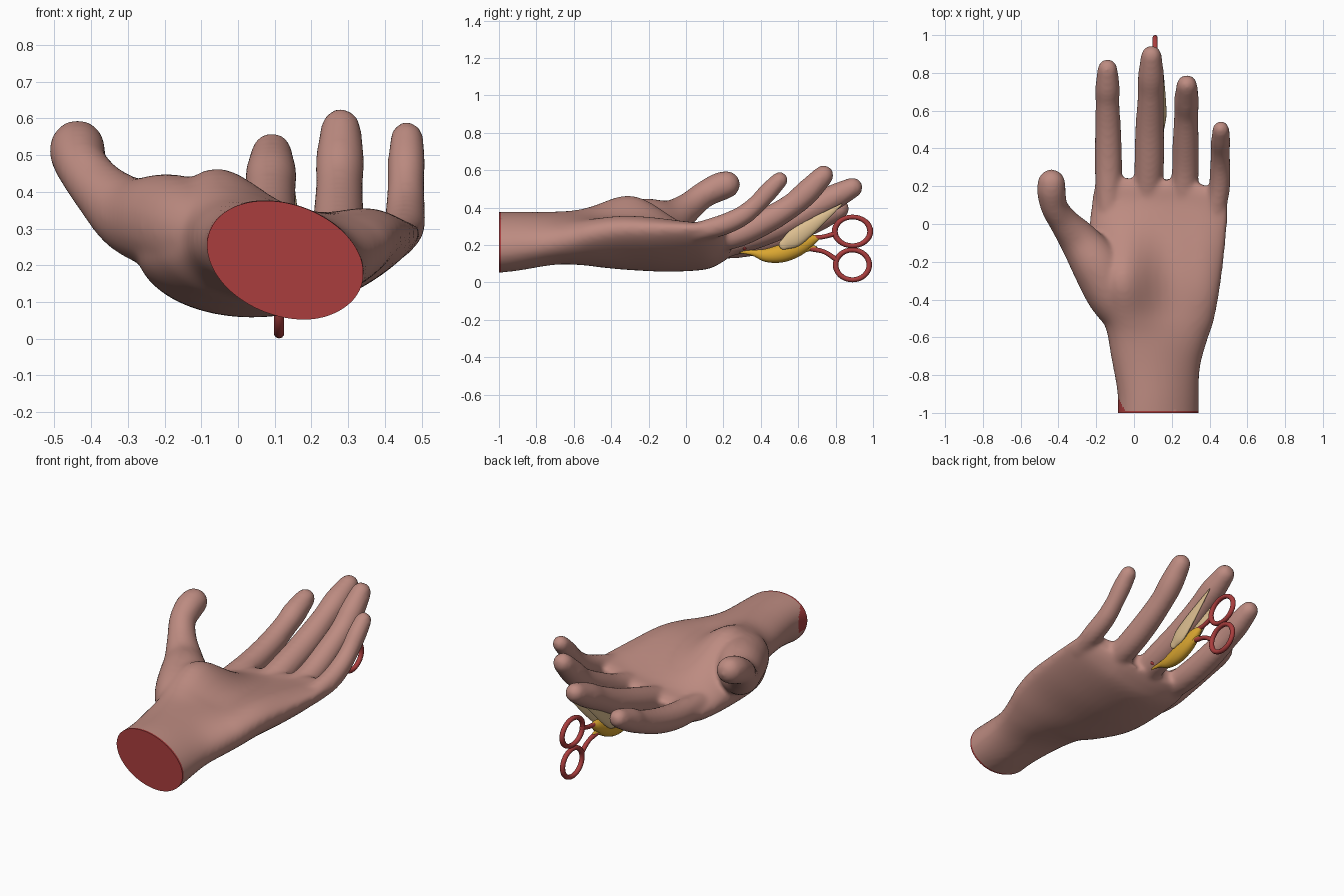
import bpy, bmesh, math
from mathutils import Vector

old = bpy.data.objects.get("Cube")
if old:
    bpy.data.objects.remove(old)


def material(name, rgb):
    m = bpy.data.materials.new(name)
    m.use_nodes = True
    m.diffuse_color = (*rgb, 1)
    m.node_tree.nodes["Principled BSDF"].inputs["Base Color"].default_value = (*rgb, 1)
    return m


skin = material("skin", (0.51, 0.26, 0.22))
red = material("red", (0.4, 0.047, 0.047))
gold = material("gold", (0.7, 0.38, 0.03))
cream = material("cream", (0.72, 0.52, 0.28))


def spline(points, steps=5):
    """Catmull-Rom resampling of equal-length tuples."""
    pts = [Vector(p) for p in points]
    ext = [2 * pts[0] - pts[1]] + pts + [2 * pts[-1] - pts[-2]]
    out = []
    for a, b, c, d in zip(ext, ext[1:], ext[2:], ext[3:]):
        for i in range(steps):
            t = i / steps
            out.append(0.5 * (2 * b + (c - a) * t + (2 * a - 5 * b + 4 * c - d) * t * t
                              + (3 * b - a - 3 * c + d) * t ** 3))
    return out + [pts[-1]]


def loft(bm, rings):
    """Skin a list of point rings and close both ends."""
    loops = [[bm.verts.new(p) for p in ring] for ring in rings]
    n = len(loops[0])
    for a, b in zip(loops, loops[1:]):
        for i in range(n):
            j = (i + 1) % n
            bm.faces.new((a[i], a[j], b[j], b[i]))
    bm.faces.new(loops[0][::-1])
    bm.faces.new(loops[-1])


def tube(bm, path, flat=1.0, sides=20):
    """Round-ended tube along (x, y, z, radius) points; flat scales the width."""
    pts = spline(path)
    pos = [Vector(p[:3]) for p in pts]
    rad = [max(p[3], 0.003) for p in pts]
    first = (pos[1] - pos[0]).normalized()
    last = (pos[-1] - pos[-2]).normalized()
    caps = [math.radians(a) for a in (25, 50, 70, 84)]
    head = [(pos[0] - first * rad[0] * math.sin(a), rad[0] * math.cos(a)) for a in caps]
    tail = [(pos[-1] + last * rad[-1] * math.sin(a), rad[-1] * math.cos(a)) for a in caps]
    line = head[::-1] + list(zip(pos, rad)) + tail
    rings = []
    for k, (p, r) in enumerate(line):
        d = (line[min(k + 1, len(line) - 1)][0] - line[max(k - 1, 0)][0]).normalized()
        side = d.cross(Vector((0, 0, 1))).normalized()
        up = side.cross(d)
        rings.append([p + r * (side * math.cos(t) * flat + up * math.sin(t))
                      for t in (2 * math.pi * i / sides for i in range(sides))])
    loft(bm, rings)


def swell(x, y, centre, spread, height):
    """Soft bell-shaped rise for the pads of the palm."""
    dx, dy = (x - centre[0]) / spread[0], (y - centre[1]) / spread[1]
    return height * math.exp(-(dx * dx + dy * dy) / 2)


def finish(bm, name, *mats):
    bmesh.ops.recalc_face_normals(bm, faces=bm.faces)
    me = bpy.data.meshes.new(name)
    bm.to_mesh(me)
    bm.free()
    ob = bpy.data.objects.new(name, me)
    bpy.context.collection.objects.link(ob)
    for m in mats:
        me.materials.append(m)
    return ob


def smooth(ob, angle=40):
    bpy.ops.object.select_all(action="DESELECT")
    ob.select_set(True)
    bpy.context.view_layer.objects.active = ob
    bpy.ops.object.shade_smooth_by_angle(angle=math.radians(angle))


# Palm and wrist: cupped elliptical sections with thumb and heel pads
# (y, centre x, half width, centre z, half height, slope, cup)
hand = bmesh.new()
sections = [(-1.06, .128, .215, .21, .16, -.04, 0), (-.9, .128, .215, .22, .152, -.04, 0),
            (-.7, .113, .235, .232, .134, -.03, 0), (-.55, .118, .268, .22, .128, -.01, .02),
            (-.45, .105, .315, .205, .125, .01, .04), (-.3, .09, .36, .19, .122, .03, .06),
            (-.1, .115, .362, .175, .112, .05, .06), (.1, .135, .36, .172, .096, .058, .06),
            (.19, .14, .352, .192, .078, .055, .05), (.245, .135, .33, .203, .048, .05, .05)]
rings = []
for y, cx, rx, cz, rz, slope, cup in spline(sections):
    ring = []
    for i in range(48):
        t = 2 * math.pi * i / 48
        u, w = math.cos(t), math.sin(t)
        x = cx + rx * u
        pads = (swell(x, y, (-.08, -.28), (.13, .19), .178)
                + swell(x, y, (.36, -.25), (.08, .24), .035))
        ring.append((x, y - .11 * max(u - .35, 0),
                     cz + rz * w + slope * u + cup * u * u + pads * max(w, 0) ** .5))
    rings.append(ring)
loft(hand, rings)

# Thumb
tube(hand, [(-.02, -.55, .25, .09), (-.11, -.39, .29, .13), (-.19, -.23, .315, .135),
            (-.288, -.09, .335, .107), (-.37, .01, .4, .08),
            (-.422, .09, .465, .072), (-.437, .17, .507, .077), (-.437, .215, .523, .075)])

# Fingers
fingers = [
    [(-.135, .08, .19, .066), (-.135, .3, .205, .073), (-.137, .48, .245, .07),
     (-.14, .64, .305, .064), (-.14, .72, .345, .066), (-.14, .82, .392, .054)],
    [(.07, .1, .18, .07), (.08, .3, .235, .079), (.083, .5, .305, .077),
     (.088, .68, .395, .069), (.09, .78, .45, .07), (.092, .89, .507, .056)],
    [(.26, .1, .215, .068), (.272, .28, .26, .072), (.274, .44, .335, .07),
     (.276, .57, .415, .065), (.278, .65, .485, .067), (.28, .735, .572, .056)],
    [(.43, .05, .268, .052), (.452, .19, .305, .057), (.456, .3, .355, .055),
     (.458, .38, .42, .051), (.459, .44, .485, .052), (.46, .5, .547, .046)]]
for finger in fingers:
    tube(hand, finger)

# Fuse the pieces into one soft skin
rough = finish(hand, "hand_rough")
fuse = rough.modifiers.new("fuse", "REMESH")
fuse.mode = "VOXEL"
fuse.voxel_size = 0.012
soft = rough.modifiers.new("soften", "SMOOTH")
soft.factor = 0.5
soft.iterations = 14
fused = bpy.data.meshes.new_from_object(
    rough.evaluated_get(bpy.context.evaluated_depsgraph_get()))
bpy.data.objects.remove(rough)

# Cut the wrist flat, cap it in red with a thin red rim and a patch at the thumb side
hand = bmesh.new()
hand.from_mesh(fused)
for y, clear in ((-1, True), (-.99, False)):
    bmesh.ops.bisect_plane(hand, geom=hand.verts[:] + hand.edges[:] + hand.faces[:],
                           plane_co=(0, y, 0), plane_no=(0, -1, 0), clear_outer=clear)
rim = [e for e in hand.edges if e.is_boundary]
bmesh.ops.holes_fill(hand, edges=rim, sides=0)
for f in hand.faces:
    c = f.calc_center_median()
    patch = (c.x + .085) * 2 + c.y + 1 < .085 and c.z > .2
    f.material_index = int(patch or c.y < -.99)
smooth(finish(hand, "hand", skin, red))

# Bird-shaped scissors tucked behind the middle finger
sx = .112
body = bmesh.new()
tube(body, [(sx, .29, .163, .006), (sx, .36, .158, .016), (sx, .43, .145, .036),
            (sx, .51, .155, .048), (sx, .59, .185, .048), (sx, .66, .222, .034),
            (sx, .7, .238, .016)], flat=.8)
tube(body, [(sx, .55, .155, .035), (sx, .63, .182, .024), (sx, .69, .185, .011)], flat=.8)
smooth(finish(body, "scissor_body", gold))

for side, name in ((1, "left"), (-1, "right")):
    wing = bmesh.new()
    wx = sx + side * .04
    tube(wing, [(wx, .525, .203, .028), (wx, .575, .233, .047), (wx, .645, .283, .042),
                (wx, .74, .352, .024), (wx, .83, .417, .004)], flat=.42)
    smooth(finish(wing, name + "_wing", cream))

# Handles: shanks and finger rings
shanks = bmesh.new()
tube(shanks, [(sx, .68, .238, .014), (sx, .74, .245, .012), (sx, .8, .262, .014)])
tube(shanks, [(sx, .67, .18, .014), (sx, .74, .163, .012), (sx, .8, .125, .014)])
smooth(finish(shanks, "handle_shanks", red))
for name, z, ry, rz in (("upper", .273, .095, .077), ("lower", .094, .09, .08)):
    bpy.ops.mesh.primitive_torus_add(location=(sx, .89, z), rotation=(0, math.pi / 2, 0),
                                     major_segments=32, minor_segments=10,
                                     major_radius=.085, minor_radius=.014)
    ring = bpy.context.object
    ring.name = name + "_finger_ring"
    ring.scale = (rz / .085, ry / .085, 1)
    ring.data.materials.append(red)
    smooth(ring, 60)

# Pivot bead near the beak
bpy.ops.mesh.primitive_uv_sphere_add(segments=16, ring_count=10, radius=.016,
                                     location=(sx, .312, .187))
bead = bpy.context.object
bead.name = "pivot_bead"
bead.scale.x = 1.8
bead.data.materials.append(red)
smooth(bead)
